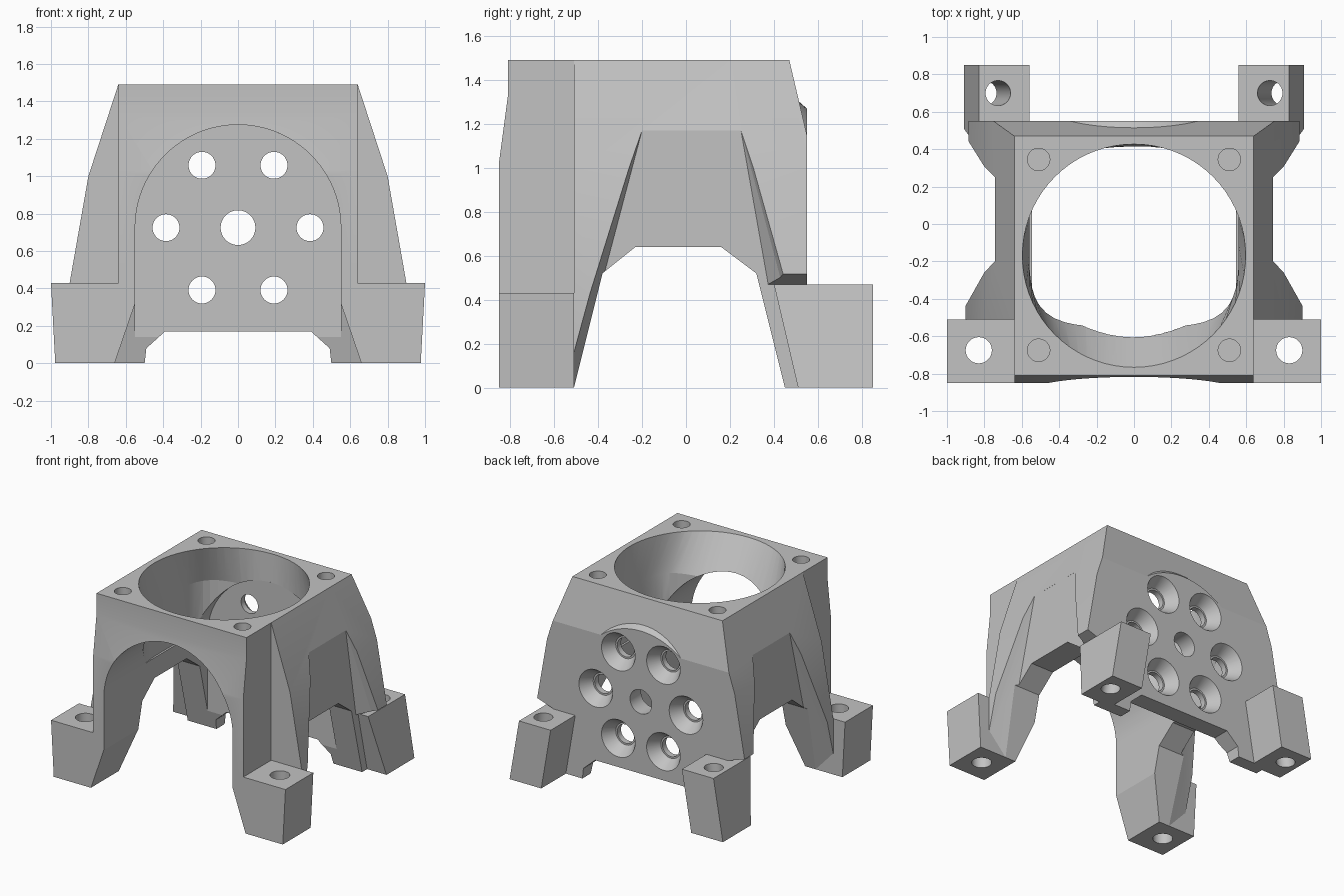
import bpy, bmesh, math
from mathutils import Vector

if "Cube" in bpy.data.objects:
    bpy.data.objects.remove(bpy.data.objects["Cube"])

grey = bpy.data.materials.new("plain grey")
grey.use_nodes = True
colour = (0.54, 0.54, 0.54, 1)
grey.diffuse_color = colour
grey.node_tree.nodes["Principled BSDF"].inputs["Base Color"].default_value = colour


def finish(bm, name):
    bmesh.ops.recalc_face_normals(bm, faces=bm.faces)
    mesh = bpy.data.meshes.new(name)
    bm.to_mesh(mesh)
    bm.free()
    mesh.materials.append(grey)
    obj = bpy.data.objects.new(name, mesh)
    bpy.context.scene.collection.objects.link(obj)
    return obj


def prism(name, profile, axis, lo, hi):
    """Extrude a (y,z) profile along x, or an (x,z) profile along y."""
    place = (lambda a, b, t: (t, a, b)) if axis == "x" else (lambda a, b, t: (a, t, b))
    bm = bmesh.new()
    face = bm.faces.new([bm.verts.new(place(a, b, lo)) for a, b in profile])
    grown = bmesh.ops.extrude_face_region(bm, geom=[face])["geom"]
    shift = Vector(place(0, 0, hi - lo))
    bmesh.ops.translate(bm, vec=shift, verts=[v for v in grown if isinstance(v, bmesh.types.BMVert)])
    return finish(bm, name)


def hull(name, points):
    bm = bmesh.new()
    for p in points:
        bm.verts.new(p)
    bmesh.ops.convex_hull(bm, input=bm.verts)
    bmesh.ops.dissolve_limit(bm, angle_limit=0.01, verts=bm.verts, edges=bm.edges)
    return finish(bm, name)


def loft(name, *rings):
    bm = bmesh.new()
    rows = [[bm.verts.new(p) for p in ring] for ring in rings]
    bm.faces.new(rows[0])
    bm.faces.new(rows[-1])
    for a, b in zip(rows, rows[1:]):
        for i in range(len(a)):
            j = (i + 1) % len(a)
            bm.faces.new((a[i], a[j], b[j], b[i]))
    return finish(bm, name)


def tube(name, start, end, r1, r2, n=40):
    """Cylinder or cone along y when start and end differ in y, else along z."""
    along_y = abs(end[1] - start[1]) > 0.001

    def ring(c, r):
        out = []
        for i in range(n):
            u = r * math.cos(math.tau * i / n)
            v = r * math.sin(math.tau * i / n)
            out.append((c[0] + u, c[1], c[2] + v) if along_y else (c[0] + u, c[1] + v, c[2]))
        return out
    return loft(name, ring(start, r1), ring(end, r2))


def combine(target, other, operation="DIFFERENCE"):
    mod = target.modifiers.new(operation.lower(), "BOOLEAN")
    mod.operation, mod.solver, mod.object = operation, "EXACT", other
    deps = bpy.context.evaluated_depsgraph_get()
    deps.update()
    mesh = bpy.data.meshes.new_from_object(target.evaluated_get(deps))
    target.modifiers.clear()
    target.data = mesh
    bpy.data.objects.remove(other)


def arch(bottom, r=0.55, steps=48):
    pts = [(r * math.cos(math.pi * i / steps), .725 + r * math.sin(math.pi * i / steps))
           for i in range(steps + 1)]
    return pts + [(-r, bottom), (r, bottom)]


# Outer shell: side profile intersected with the flared front profile
body = prism("duct_mount", [(-.85, 0), (-.85, 1.03), (-.81, 1.33), (-.81, 1.49),
                            (.47, 1.49), (.55, 1.15), (.55, 0)], "x", -1.1, 1.1)
right_edge = [(.9, 0), (.9, .43), (.8, 1), (.64, 1.49)]
flare = right_edge + [(-x, z) for x, z in reversed(right_edge)]
combine(body, prism("flare", flare, "y", -1, 1), "INTERSECT")

# Raised arch pad with a sloped rim on the back plate
combine(body, loft("arch_pad", *[[(x, y, z) for x, z in arch(.4, r)]
                                 for y, r in ((.47, .615), (.55, .545))]), "UNION")

for s in (-1, 1):
    # Straight front corners
    combine(body, prism("corner_cut", [(s * .64, -.1), (s * 1.2, -.1), (s * 1.2, 1.6), (s * .64, 1.6)],
                        "y", -1, -.51))
    # Side recess with slanted ends
    inner = [(-.535, -.1), (-.2, 1.17), (.25, 1.17), (.475, -.1)]
    outer = [(-.585, -.1), (-.24, 1.17), (.31, 1.17), (.59, -.1)]
    combine(body, hull("side_recess", [(s * .744, y, z) for y, z in inner]
                       + [(s * .92, y, z) for y, z in outer]))
    # Underside of the flare above each back foot
    combine(body, prism("flare_cut", [(s * .744, .47), (s * .95, .54), (s * .95, -.1), (s * .744, -.1)],
                        "y", .2, .7))

# Opening between front and back legs
combine(body, prism("side_opening", [(-.535, -.1), (-.38, .52), (-.23, .64), (.16, .64),
                                     (.32, .52), (.475, -.1)], "x", -1.2, 1.2))

# Mounting feet
for s in (-1, 1):
    front = [(s * x, y, z) for y in (-.85, -.51) for x, z in ((.6, .43), (1, .43), (.6, 0), (.977, 0))]
    combine(body, hull("front_foot", front), "UNION")
    back = [(s * x, y, z) for x, y, z in
            ((.56, .4, .47), (.83, .4, .47), (.56, .85, .47), (.83, .85, .47),
             (.64, .51, 0), (.91, .51, 0), (.64, .85, 0), (.91, .85, 0))]
    combine(body, hull("back_foot", back), "UNION")

# Arched cavity, open at the front
combine(body, prism("cavity", arch(-.1), "y", -1, .415))

# Round inlet narrowing to a rounded square throat
top, throat = [], []
for i in range(72):
    c, n = math.cos(math.tau * i / 72), math.sin(math.tau * i / 72)
    top.append((.597 * c, -.17 + .597 * n, 1.491))
    k = (abs(c) ** 4 + abs(n) ** 4) ** -.25
    throat.append((.56 * c * k, -.07 + .48 * n * k, 1.2))
combine(body, loft("inlet", [(x, y, .8) for x, y, z in throat], throat, top))

# Notch under the back plate
combine(body, prism("back_notch", [(-.51, -.1), (-.49, .08), (-.39, .17), (.39, .17),
                                   (.49, .08), (.51, -.1)], "y", .3, .7))

for s in (-1, 1):
    # Tapered inner side of each front leg
    combine(body, prism("leg_taper", [(s * .5, .32), (s * .55, .32), (s * .694, -.1), (s * .5, -.1)],
                        "y", -1, -.3))
    # Foot holes
    combine(body, tube("front_foot_hole", (s * .83, -.675, -.1), (s * .83, -.675, .6), .07, .07))
    combine(body, tube("back_foot_hole", (s * .81, .7, -.05), (s * .722, .7, .5), .067, .067))
    # Blind screw holes in the top face
    for y in (-.675, .345):
        combine(body, tube("top_hole", (s * .51, y, 1.36), (s * .51, y, 1.6), .06, .06))

# Back plate holes: plain centre, six countersunk around it
combine(body, tube("centre_hole", (0, .3, .725), (0, .7, .725), .093, .093))
for i in range(6):
    x = .385 * math.cos(math.tau * i / 6)
    z = .725 + .385 * math.sin(math.tau * i / 6)
    combine(body, tube("plate_hole", (x, .3, z), (x, .7, z), .072, .072))
    combine(body, tube("countersink", (x, .46, z), (x, .56, z), .085, .15))

bpy.context.view_layer.objects.active = body
body.select_set(True)
bpy.ops.object.shade_smooth_by_angle(angle=math.radians(12))
